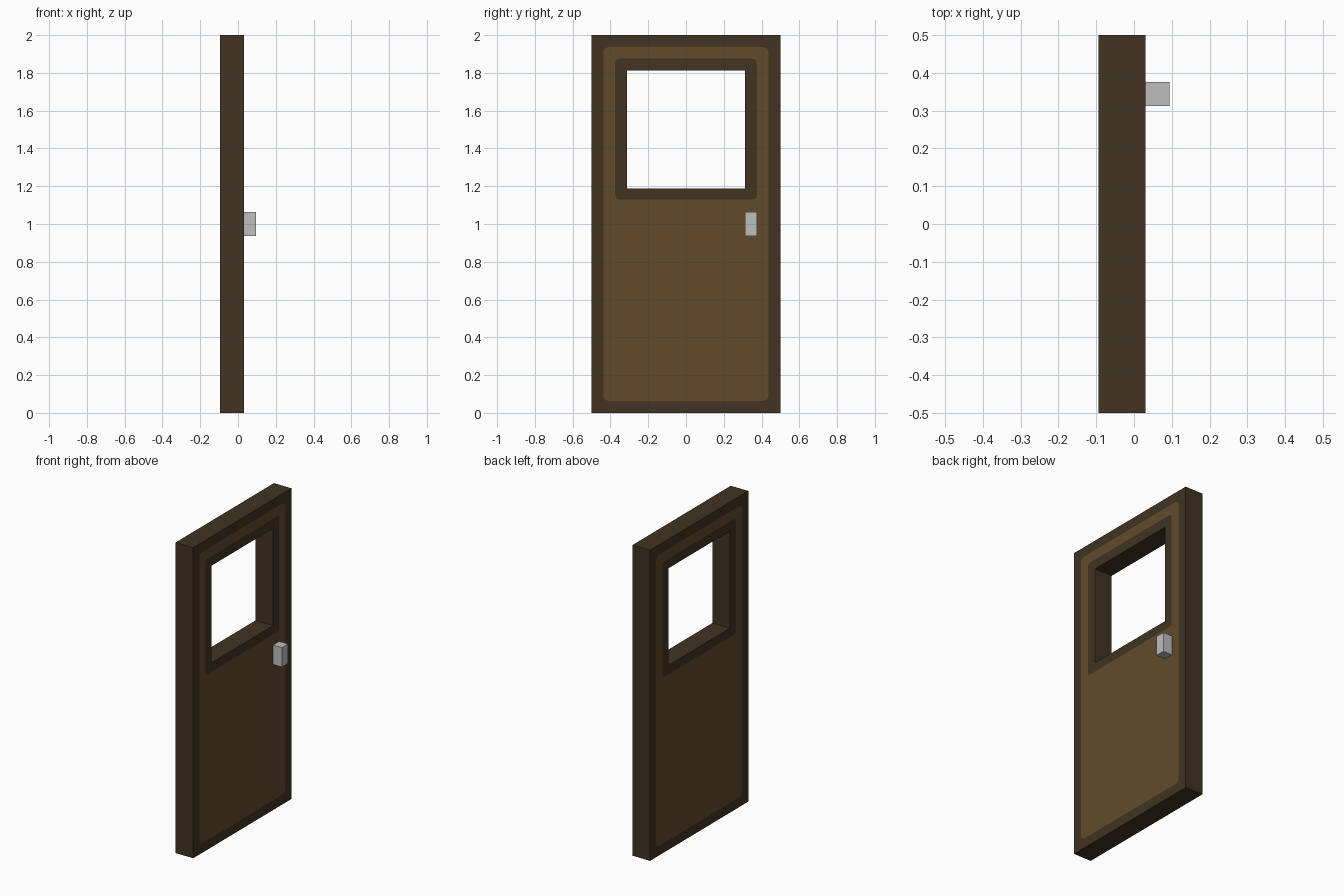
import bpy, bmesh
from math import cos, sin, pi

cube = bpy.data.objects.get("Cube")
if cube:
    bpy.data.objects.remove(cube, do_unlink=True)


def material(name, srgb):
    rgb = [((c / 255 + 0.055) / 1.055) ** 2.4 for c in srgb]
    mat = bpy.data.materials.new(name)
    mat.use_nodes = True
    mat.diffuse_color = (*rgb, 1)
    mat.node_tree.nodes["Principled BSDF"].inputs["Base Color"].default_value = (*rgb, 1)
    return mat


dark_wood = material("dark wood", (65, 52, 34))
light_wood = material("light wood", (97, 74, 43))
metal = material("pale metal", (190, 190, 190))


def finish(name, bm, *mats):
    bmesh.ops.recalc_face_normals(bm, faces=bm.faces[:])
    mesh = bpy.data.meshes.new(name)
    bm.to_mesh(mesh)
    bm.free()
    for m in mats:
        mesh.materials.append(m)
    obj = bpy.data.objects.new(name, mesh)
    bpy.context.collection.objects.link(obj)
    return obj


def rounded_loop(bm, x, half_width, low, high, radius, steps=4):
    """Ring of vertices around a rounded rectangle in the YZ plane."""
    verts = []
    corners = [(1, 1), (-1, 1), (-1, -1), (1, -1)]
    for i, (sy, sz) in enumerate(corners):
        cy = sy * (half_width - radius)
        cz = high - radius if sz > 0 else low + radius
        for k in range(steps + 1):
            a = (i + k / steps) * pi / 2
            verts.append(bm.verts.new((x, cy + radius * cos(a), cz + radius * sin(a))))
    return verts


# Door slab: nested outlines on both faces, bridged into one closed shell
BACK, FRONT = -0.094, 0.031
outlines = [
    (0.5, 0, 2, 0),                        # outer edge
    (0.4375, 0.0625, 1.9375, 0.03),        # border / panel
    (0.375, 1.13, 1.875, 0.022),           # panel / window trim
    (0.3125, 1.1875, 1.8125, 0),           # window opening
]
bm = bmesh.new()
rings = [rounded_loop(bm, FRONT, *o) for o in outlines]
rings += [rounded_loop(bm, BACK, *o) for o in reversed(outlines)]
PANEL_STRIPS = (1, 5)
for s, ring in enumerate(rings):
    following = rings[(s + 1) % len(rings)]
    for j in range(len(ring)):
        n = (j + 1) % len(ring)
        face = bm.faces.new((ring[j], ring[n], following[n], following[j]))
        face.material_index = int(s in PANEL_STRIPS)
bmesh.ops.remove_doubles(bm, verts=bm.verts[:], dist=0.0001)
finish("door_slab", bm, dark_wood, light_wood)

# Handle block on one face
bm = bmesh.new()
bmesh.ops.create_cube(bm, size=1)
bmesh.ops.scale(bm, vec=(0.063, 0.0625, 0.125), verts=bm.verts[:])
handle = finish("door_handle", bm, metal)
handle.location = (0.0625, 0.344, 1.0)
